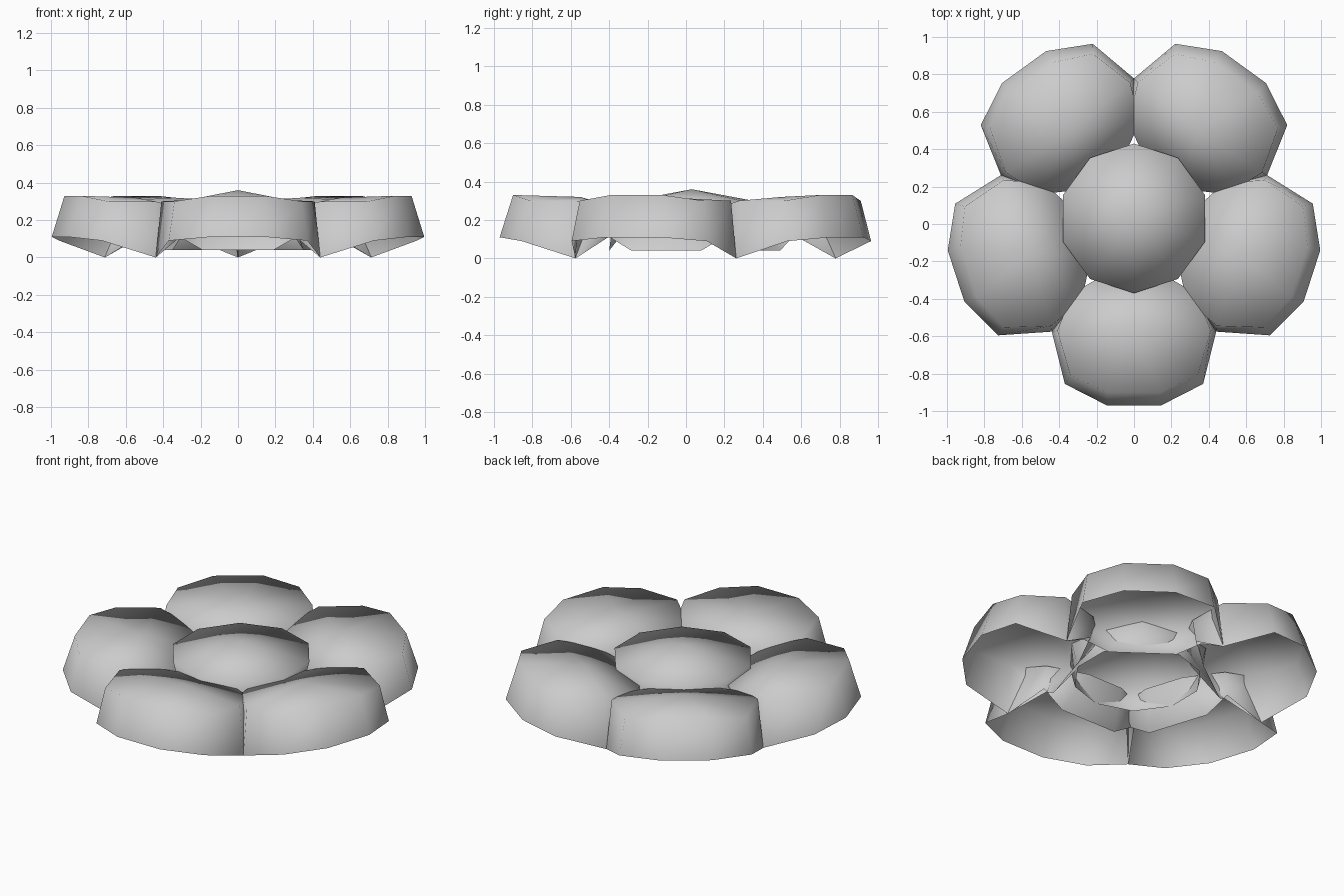
import bpy
import bmesh
import math
from mathutils import Matrix, Vector

cube = bpy.data.objects.get("Cube")
if cube:
    bpy.data.objects.remove(cube, do_unlink=True)

grey = bpy.data.materials.new("plain_grey")
grey.use_nodes = True
colour = (0.6, 0.6, 0.6, 1)
grey.diffuse_color = colour
grey.node_tree.nodes["Principled BSDF"].inputs["Base Color"].default_value = colour

HUB = Vector((0, 0.03, 0))


def shell(name, rim, shoulder, apex, turn):
    """Open-bottomed dome: wall from rim to shoulder, fan up to the apex."""
    bm = bmesh.new()
    low = [bm.verts.new(p) for p in rim]
    high = [bm.verts.new(p) for p in shoulder]
    top = bm.verts.new(apex)
    n = len(low)
    for i in range(n):
        j = (i + 1) % n
        bm.faces.new((low[i], low[j], high[j], high[i]))
        bm.faces.new((high[i], high[j], top))
    for f in bm.faces:
        f.smooth = True
    bmesh.ops.rotate(bm, verts=bm.verts, matrix=Matrix.Rotation(turn, 3, 'Z'))
    bmesh.ops.translate(bm, verts=bm.verts, vec=HUB)
    mesh = bpy.data.meshes.new(name)
    bm.to_mesh(mesh)
    bm.free()
    mesh.materials.append(grey)
    bpy.context.collection.objects.link(bpy.data.objects.new(name, mesh))


def mirrored(half):
    """Close a half outline (outward, sideways, height) into a full loop."""
    return half + [(d, -t, z) for d, t, z in reversed(half)]


# Petals: tilted domes pointing outward, rim raised at the outer end
petal_rim = mirrored([(1.0, 0.145, 0.11), (0.885, 0.37, 0.09), (0.605, 0.44, 0),
                      (0.42, 0.33, 0.12), (0.43, 0.19, 0.04)])
petal_shoulder = mirrored([(0.93, 0.14, 0.33), (0.84, 0.34, 0.3), (0.6, 0.41, 0.3),
                           (0.4, 0.33, 0.26), (0.28, 0.12, 0.23)])
for k in range(5):
    shell(f"petal_{k + 1}", petal_rim, petal_shoulder, (0.58, 0, 0.32),
          math.radians(72 * k - 90))


# Centre: ten-sided dome with a low peak
def ring(radius, z):
    return [(radius * math.cos(math.tau * i / 10), radius * math.sin(math.tau * i / 10), z)
            for i in range(10)]


shell("flower_centre", ring(0.36, 0.12), ring(0.4, 0.285), (0, 0, 0.36), math.radians(90))
